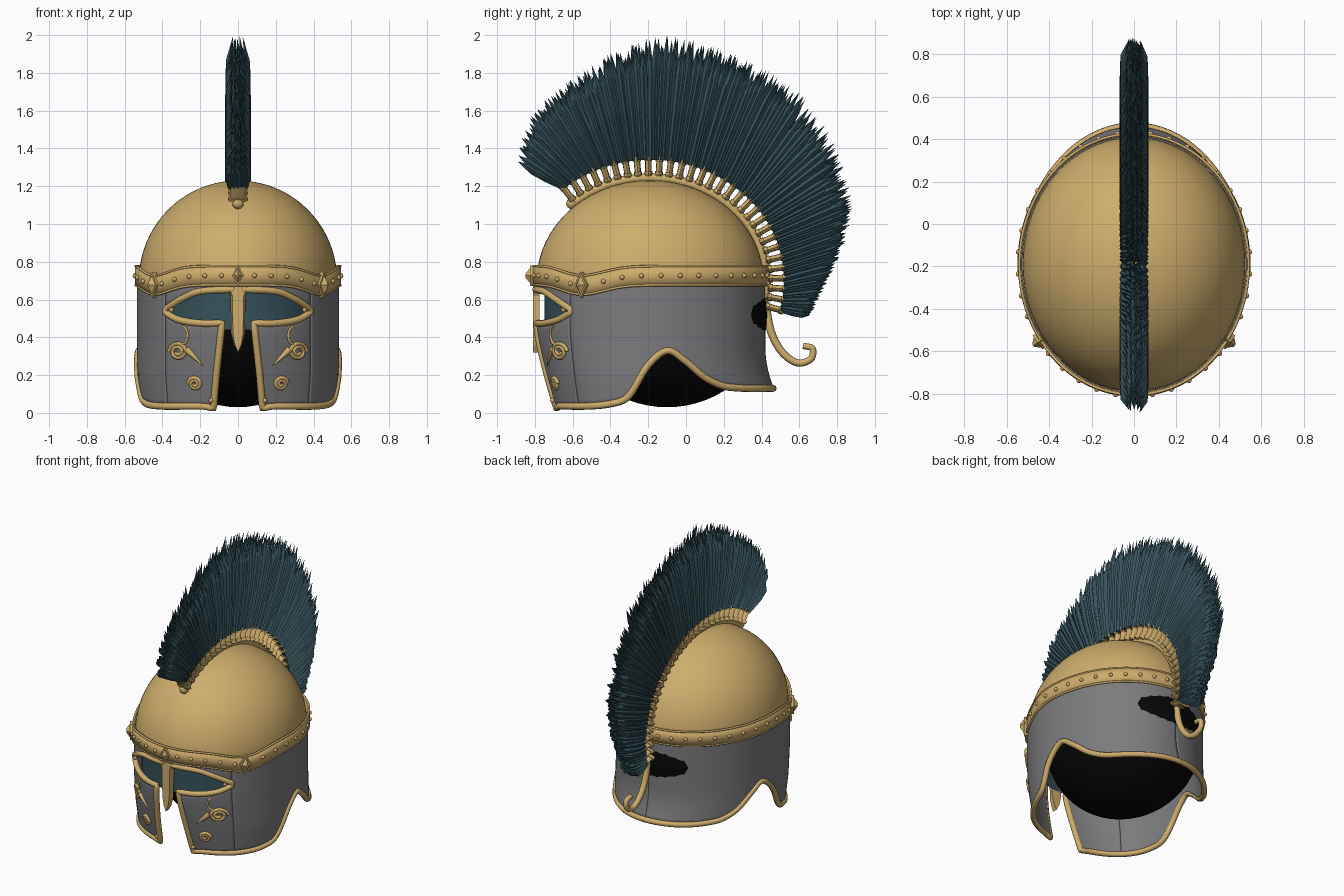
import bpy, bmesh, math, random
from mathutils import Vector, Matrix

random.seed(4)
cube = bpy.data.objects.get("Cube")
if cube:
    bpy.data.objects.remove(cube, do_unlink=True)

CY, RX, RY, RZ, RIM = -0.19, 0.525, 0.6, 0.53, 0.7


def material(name, rgb, rough=0.6):
    m = bpy.data.materials.new(name)
    m.use_nodes = True
    m.diffuse_color = (*rgb, 1)
    bsdf = m.node_tree.nodes["Principled BSDF"]
    bsdf.inputs["Base Color"].default_value = (*rgb, 1)
    bsdf.inputs["Roughness"].default_value = rough
    return m


GOLD = material("gold", (0.62, 0.42, 0.15))
STEEL = material("grey steel", (0.2, 0.2, 0.21))
TEAL = material("teal", (0.036, 0.085, 0.105))
BLACK = material("black", (0.002, 0.002, 0.002))


def finish(name, bm, mat, smooth=True, thick=0):
    me = bpy.data.meshes.new(name)
    bm.to_mesh(me)
    bm.free()
    ob = bpy.data.objects.new(name, me)
    bpy.context.collection.objects.link(ob)
    me.materials.append(mat)
    if thick:
        mod = ob.modifiers.new("Thickness", "SOLIDIFY")
        mod.thickness, mod.offset = thick, 0
    if smooth:
        bpy.ops.object.select_all(action="DESELECT")
        ob.select_set(True)
        bpy.context.view_layer.objects.active = ob
        bpy.ops.object.shade_smooth_by_angle(angle=math.radians(40))
    return ob


def tube(name, pts, radius, mat=GOLD, taper=1.0):
    cu = bpy.data.curves.new(name, "CURVE")
    cu.dimensions, cu.bevel_depth, cu.bevel_resolution, cu.use_fill_caps = "3D", radius, 2, True
    sp = cu.splines.new("POLY")
    sp.points.add(len(pts) - 1)
    for i, p in enumerate(pts):
        sp.points[i].co = (*p, 1)
        sp.points[i].radius = 1 + (taper - 1) * i / (len(pts) - 1)
    cu.materials.append(mat)
    ob = bpy.data.objects.new(name, cu)
    bpy.context.collection.objects.link(ob)
    bpy.ops.object.select_all(action="DESELECT")
    ob.select_set(True)
    bpy.context.view_layer.objects.active = ob
    bpy.ops.object.convert(target="MESH")
    bpy.ops.object.shade_smooth_by_angle(angle=math.radians(50))


def curve_at(keys, t):
    """Smooth interpolation through (t, value) keys."""
    n = len(keys) - 1
    i = max(0, min(n - 1, sum(k[0] <= t for k in keys) - 1))

    def slope(k):
        a, b = keys[max(k - 1, 0)], keys[min(k + 1, n)]
        return (b[1] - a[1]) / (b[0] - a[0])
    (x0, v0), (x1, v1) = keys[i], keys[i + 1]
    h = x1 - x0
    u = max(0, min(1, (t - x0) / h))
    return (v0 * (1 + 2 * u) * (1 - u) ** 2 + v1 * u * u * (3 - 2 * u)
            + h * slope(i) * u * (1 - u) ** 2 + h * slope(i + 1) * u * u * (u - 1))


def span(a, b, n):
    return [a + (b - a) * i / n for i in range(n + 1)]


def shell(a, z, off=0.0, lean=True, s=1):
    """Point on the helmet wall: a is the angle from the front."""
    if lean:
        a += 0.1 * max(0, 1 - z / 0.475) * max(0, min(1, 1 - (a - 0.16) / 0.64))
    c = math.cos(a)
    front = -0.1 * (max(0, 0.45 - z) / 0.43) ** 1.3 * max(0, c)
    back = 0.045 * (max(0, 0.35 - z) / 0.22) ** 2 * max(0, -c)
    tuck = 0.02 * max(0, 0.2 - z) / 0.2
    return Vector((s * (RX + off - tuck) * math.sin(a), CY - (RY + off + front + back) * c, z))


def patch(bm, angles, lo, hi, rows, off=0.0, s=1):
    cols = [[bm.verts.new(shell(a, z, off, True, s)) for z in span(lo(a), hi(a), rows)] for a in angles]
    for p, q in zip(cols, cols[1:]):
        for j in range(rows):
            bm.faces.new((p[j], q[j], q[j + 1], p[j + 1]))


# Edge lines of the wall
HEM = [(0.16, 0.025), (0.3, 0.035), (0.9, 0.035), (1.22, 0.05), (1.38, 0.09), (1.55, 0.25),
       (1.72, 0.33), (1.87, 0.28), (2.08, 0.18), (2.3, 0.135), (3.15, 0.13)]
EYE_TOP = [(0, 0.655), (0.4, 0.642), (0.6, 0.603), (0.8, 0.55)]
EYE_LOW = [(0.16, 0.475), (0.4, 0.475), (0.65, 0.495), (0.8, 0.53)]


def hem(a): return curve_at(HEM, a)
def eye_top(a): return curve_at(EYE_TOP, a)
def eye_low(a): return curve_at(EYE_LOW, a)
def wall_top(a): return RIM
def band_mid(a): return 0.727 - 0.05 * math.exp(-((a - 0.95) / 0.3) ** 2)


# Wall, trim and cheek ornaments, once per side
wall = bmesh.new()
band = bmesh.new()
for s, side in ((1, "left"), (-1, "right")):
    patch(wall, span(0.16, 0.8, 20), hem, eye_low, 14, s=s)
    patch(wall, span(0, 0.8, 20), eye_top, wall_top, 4, s=s)
    patch(wall, span(0.8, math.pi, 70), hem, wall_top, 18, s=s)
    patch(band, span(0, math.pi, 70), lambda a: band_mid(a) - 0.05,
          lambda a: band_mid(a) + 0.05, 2, 0.012, s)

    edge = [(a, eye_top(a)) for a in span(0.04, 0.8, 24)]
    edge += [(a, eye_low(a)) for a in span(0.8, 0.16, 20)]
    edge += [(0.16, z) for z in span(0.46, 0.04, 16)]
    edge += [(a, hem(a)) for a in span(0.16, math.pi, 90)]
    tube(side + "_edge_trim", [shell(a, z, 0.006, True, s) for a, z in edge], 0.019)
    for tag, dz in (("upper", 0.05), ("lower", -0.05)):
        tube(f"{side}_{tag}_band_bead",
             [shell(a, band_mid(a) + dz, 0.016, True, s) for a in span(0, math.pi, 70)], 0.007)

    def on_cheek(x, z, off=0.012):
        return shell(math.asin(x / RX), z, off, False, s)

    for tag, x, z, r in (("large", 0.31, 0.325, 0.046), ("small", 0.225, 0.155, 0.034)):
        swirl = [(r * (1 - 0.75 * t), 4 * math.pi * t) for t in span(0, 1, 40)]
        tube(f"{side}_{tag}_scroll", [on_cheek(x + q * math.cos(w), z + q * math.sin(w)) for q, w in swirl], 0.011)
    tube(side + "_scroll_stem", [on_cheek(0.295 - 0.035 * math.sin(w), 0.41 - 0.05 * math.cos(w))
                                 for w in span(-0.6, 3.0, 14)], 0.009, taper=0.6)
    tube(side + "_scroll_leaf", [on_cheek(x, 0.33 - (0.26 - x)) for x in span(0.265, 0.18, 6)], 0.02, taper=0.1)
finish("cheek_and_neck_wall", wall, STEEL, thick=0.02)
finish("brow_band", band, GOLD, thick=0.016)

# Dome
bm = bmesh.new()
bmesh.ops.create_uvsphere(bm, u_segments=64, v_segments=40, radius=1)
bmesh.ops.bisect_plane(bm, geom=bm.verts[:] + bm.edges[:] + bm.faces[:], plane_co=(0, 0, -0.02),
                       plane_no=(0, 0, -1), clear_outer=True)
bmesh.ops.transform(bm, matrix=Matrix.Translation((0, CY, RIM)) @ Matrix.Diagonal((RX, RY, RZ, 1)), verts=bm.verts)
finish("dome", bm, GOLD)

# Dark inner lining and the teal eye screen
bm = bmesh.new()
bmesh.ops.create_uvsphere(bm, u_segments=48, v_segments=32, radius=1, matrix=Matrix.Translation((0, -0.1, 0.52))
                          @ Matrix.Diagonal((0.477, 0.53, 0.49, 1)))
finish("inner_lining", bm, BLACK)
bm = bmesh.new()
for s in (1, -1):
    patch(bm, span(0, 0.95, 16), lambda a: 0.44, wall_top, 2, -0.04, s)
finish("eye_screen", bm, TEAL)

# Rivets on the band and cheek tips
bm = bmesh.new()
for s in (1, -1):
    spots = [shell(a, band_mid(a), 0.022, True, s) for a in span(0.16, 3.0, 17) if abs(a - 0.95) > 0.08]
    for p in spots + [shell(0.19, 0.065, 0.02, True, s), shell(0.72, 0.545, 0.01, True, s)]:
        bmesh.ops.create_uvsphere(bm, u_segments=10, v_segments=6, radius=0.013, matrix=Matrix.Translation(p))
finish("rivets", bm, GOLD)

# Diamond studs on stepped bases
bm = bmesh.new()
for a, size in ((0, 0.8), (0.95, 1), (-0.95, 1)):
    p = shell(abs(a), band_mid(abs(a)), 0.02, True, -1 if a < 0 else 1)
    for r1, r2, depth, out in ((1, 1, 0.03, 0.0), (0.75, 0.2, 0.025, 0.027)):
        m = (Matrix.Translation(p) @ Matrix.Rotation(a, 4, "Z") @ Matrix.Translation((0, -out, 0))
             @ Matrix.Diagonal((0.04 * size, 1, 0.068 * size, 1)) @ Matrix.Rotation(math.pi / 2, 4, "X"))
        bmesh.ops.create_cone(bm, cap_ends=True, segments=4, radius1=r1, radius2=r2, depth=depth, matrix=m)
finish("diamond_studs", bm, GOLD, smooth=False)

# Nose guard
half = [(0.065, 0.67), (0.04, 0.62), (0.036, 0.42), (0.022, 0.36), (0, 0.32)]
outline = half + [(-x, z) for x, z in half[-2::-1]]
bm = bmesh.new()
face = bm.faces.new([bm.verts.new((x, -0.775, z)) for x, z in outline])
ext = bmesh.ops.extrude_face_region(bm, geom=[face])
top = [g for g in ext["geom"] if isinstance(g, bmesh.types.BMVert)]
bmesh.ops.translate(bm, verts=top, vec=(0, -0.035, 0))
for v in top:
    v.co.x *= 0.75
bmesh.ops.recalc_face_normals(bm, faces=bm.faces)
finish("nose_guard", bm, GOLD, smooth=False)


# Crest arc: t runs from brow to nape
def crest(t, off):
    w = 2.28 - 2.52 * t
    out = Vector((0, math.cos(w) / RY, math.sin(w) / RZ)).normalized()
    return Vector((0, CY + RY * math.cos(w), RIM + RZ * math.sin(w))) + out * off, out


tube("crest_rail", [crest(t, 0.015)[0] for t in span(0, 1, 60)], 0.024)
bm = bmesh.new()
X = Vector((1, 0, 0))
for t in span(0.0, 1.0, 29):
    for off, r, depth in ((0.075, 0.017, 0.1), (0.115, 0.021, 0.025), (0.04, 0.021, 0.02)):
        p, out = crest(t, off)
        frame = Matrix((X, out.cross(X), out)).transposed().to_4x4()
        bmesh.ops.create_cone(bm, cap_ends=True, segments=12, radius1=r, radius2=r, depth=depth,
                              matrix=Matrix.Translation(p) @ frame @ Matrix.Diagonal((2.5, 1, 1, 1)))
bmesh.ops.create_uvsphere(bm, u_segments=12, v_segments=8, radius=0.03,
                          matrix=Matrix.Translation(crest(-0.01, 0.02)[0]))
finish("crest_pegs", bm, GOLD)

# Nape hook
HOOK_Y = [(0, 0.42), (1, 0.45), (2, 0.51), (3, 0.59), (4, 0.66), (5, 0.67), (6, 0.62)]
HOOK_Z = [(0, 0.58), (1, 0.43), (2, 0.32), (3, 0.265), (4, 0.285), (5, 0.34), (6, 0.355)]
tube("nape_hook", [(0, curve_at(HOOK_Y, t), curve_at(HOOK_Z, t)) for t in span(0, 6, 36)], 0.022, taper=0.75)

# Plume: layers of pointed blades between the crest and the outer line
TIPS = [(0, -0.89, 1.32), (0.03, -0.88, 1.46), (0.1, -0.75, 1.66), (0.2, -0.45, 1.88), (0.3, -0.14, 2.0),
        (0.43, 0.24, 1.91), (0.58, 0.62, 1.68), (0.66, 0.8, 1.41), (0.75, 0.88, 1.13), (0.84, 0.85, 0.92),
        (0.92, 0.77, 0.73), (1, 0.66, 0.51)]
TIP_Y = [(t, y) for t, y, z in TIPS]
TIP_Z = [(t, z) for t, y, z in TIPS]
bm = bmesh.new()
COUNT = 125
for layer in (-2, -1, 0, 1, 2):
    x = layer * 0.025
    for i in range(COUNT):
        t = max(0, min(1, (i + random.uniform(-0.4, 0.4)) / (COUNT - 1)))
        root = crest(t, 0.11)[0]
        tip = Vector((0, curve_at(TIP_Y, t), curve_at(TIP_Z, t)))
        reach = (tip - root) * random.uniform(0.85, 1.0)
        across = reach.cross(X).normalized()
        rings = []
        for f, wide, thick, spread in ((0, 0.012, 0.014, 0.8), (0.45, 0.018, 0.016, 1.05),
                                       (0.8, 0.017, 0.014, 1.0)):
            c = root + reach * f + X * x * spread
            rings.append([bm.verts.new(c + d) for d in
                          (across * wide, X * thick, -across * wide, -X * thick)])
        apex = bm.verts.new(root + reach + X * (x * 0.5 + random.uniform(-0.008, 0.008)))
        bm.faces.new(rings[0])
        for k in range(4):
            n = (k + 1) % 4
            for p, q in zip(rings, rings[1:]):
                bm.faces.new((p[k], p[n], q[n], q[k]))
            bm.faces.new((rings[-1][k], rings[-1][n], apex))
bmesh.ops.recalc_face_normals(bm, faces=bm.faces)
finish("plume", bm, TEAL, smooth=False)
